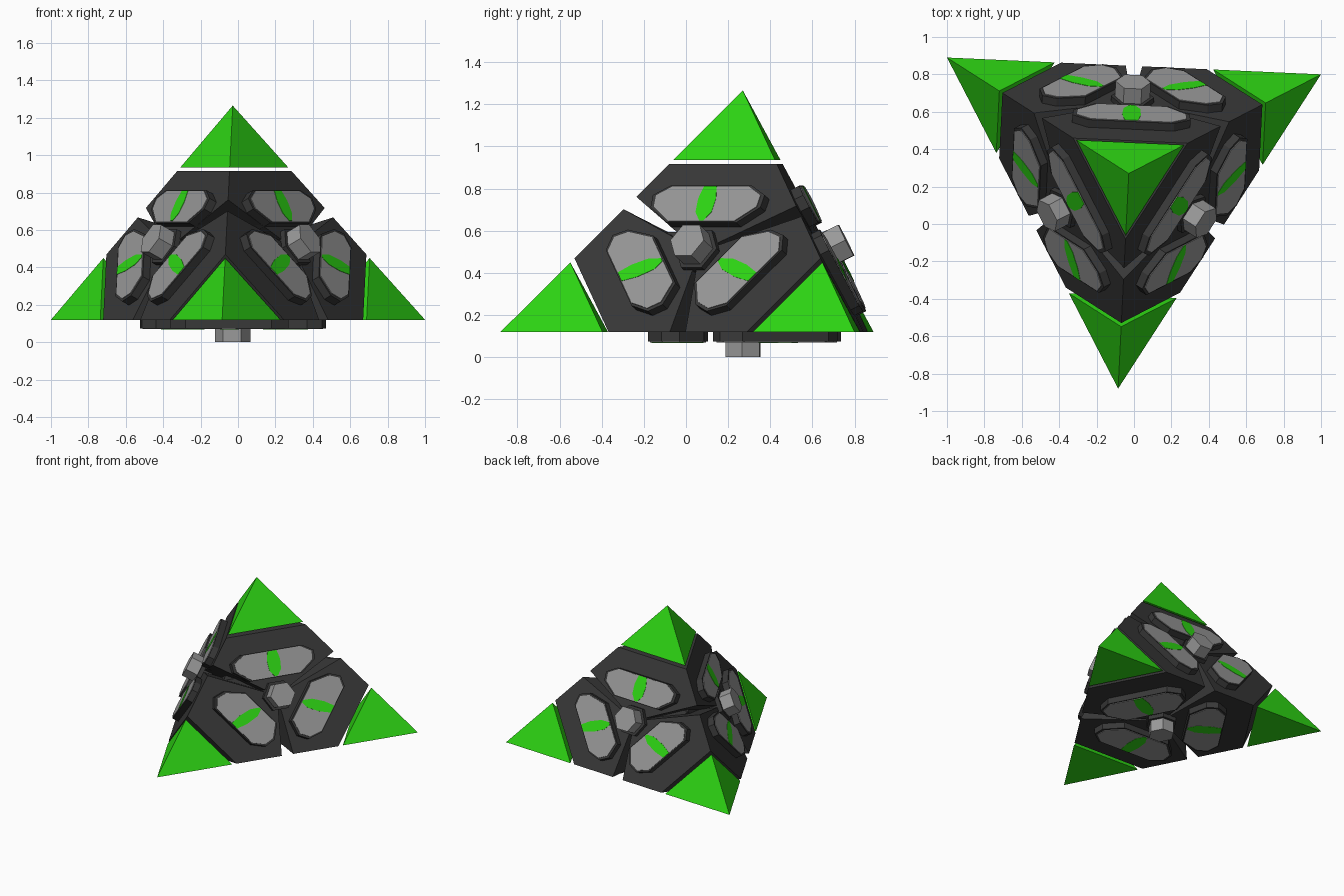
import bpy, bmesh, math
from itertools import combinations
from mathutils import Vector

if "Cube" in bpy.data.objects:
    bpy.data.objects.remove(bpy.data.objects["Cube"])


def material(name, rgb):
    m = bpy.data.materials.new(name)
    m.diffuse_color = (*rgb, 1)
    m.use_nodes = True
    m.node_tree.nodes["Principled BSDF"].inputs["Base Color"].default_value = m.diffuse_color
    return m


GREEN = material("bright green", (0.028, 0.70, 0.007))
DARK = material("charcoal", (0.040, 0.040, 0.040))
GREY = material("mid grey", (0.32, 0.32, 0.32))

# Corners of the squat tetrahedron: back left, back right, front, apex
V = [Vector(p) for p in ((-1, 0.89, 0.12), (1, 0.80, 0.12),
                         (-0.085, -0.88, 0.12), (-0.028, 0.27, 1.265))]
NAMES = ["back_left", "back_right", "front", "top"]
CENTRE = sum(V, Vector()) / 4


def finish(bm, name, mat):
    bmesh.ops.recalc_face_normals(bm, faces=bm.faces)
    me = bpy.data.meshes.new(name)
    bm.to_mesh(me)
    bm.free()
    me.materials.append(mat)
    ob = bpy.data.objects.new(name, me)
    bpy.context.collection.objects.link(ob)
    return ob


def hull(points):
    bm = bmesh.new()
    vs = [bm.verts.new(p) for p in points]
    bmesh.ops.convex_hull(bm, input=vs)
    return bm


def cut(bm, a, b, c, keep):
    """Slice with the plane through a, b, c and keep the side holding 'keep'."""
    n = (b - a).cross(c - a).normalized()
    if n.dot(keep - a) > 0:
        n = -n
    r = bmesh.ops.bisect_plane(bm, geom=bm.verts[:] + bm.edges[:] + bm.faces[:],
                               plane_co=a, plane_no=n, clear_outer=True)
    edges = [e for e in r["geom_cut"] if isinstance(e, bmesh.types.BMEdge)]
    if edges:
        bmesh.ops.contextual_create(bm, geom=edges)


def prism(name, pts, n, h0, h1, mat):
    bm = bmesh.new()
    lo = [bm.verts.new(p + n * h0) for p in pts]
    hi = [bm.verts.new(p + n * h1) for p in pts]
    bm.faces.new(lo)
    bm.faces.new(hi)
    for i in range(len(pts)):
        j = (i + 1) % len(pts)
        bm.faces.new((lo[i], lo[j], hi[j], hi[i]))
    return finish(bm, name, mat)


def gap_start(i, j):
    """How far along edge i-j the block at corner i reaches."""
    return {(3, 2): 0.44, (2, 3): 0.508}.get((i, j), 0.478)


# Green tips and the dark corner blocks behind them
for i, p in enumerate(V):
    others = [j for j in range(4) if j != i]
    finish(hull([p] + [p.lerp(V[j], 0.288) for j in others]), NAMES[i] + "_tip", GREEN)
    bm = hull(V)
    cut(bm, *[p.lerp(V[j], 0.305) for j in others], CENTRE)
    for j in others:
        k, l = [q for q in others if q != j]
        cut(bm, p.lerp(V[j], gap_start(i, j)), (p + V[j] + V[k]) / 3,
            (p + V[j] + V[l]) / 3, p)
    finish(bm, NAMES[i] + "_block", DARK)

# Inner core seen through the gaps
finish(hull([CENTRE.lerp((a + b) / 2, 0.66) for a, b in combinations(V, 2)]), "core", DARK)

# Outlines in (towards corner, along opposite edge) units of each face
PAD = [(0.16, 0.185), (0.25, 0.29), (0.32, 0.295), (0.375, 0.215)]
SHARD = [(0.163, 0.012), (0.215, 0.045), (0.30, 0.05), (0.375, 0.035)]


def mirrored(half):
    return half + [(a, -b) for a, b in reversed(half)]


for f in combinations(range(4), 3):
    P = [V[i] for i in f]
    c = sum(P, Vector()) / 3
    n = (P[1] - P[0]).cross(P[2] - P[0]).normalized()
    if n.dot(c - CENTRE) < 0:
        n = -n
    side = "face_" + "".join(str(i) for i in f)

    # Three raised pads, each with a grey top plate and a green shard
    for q in range(3):
        out = P[q] - c
        along = (P[(q + 1) % 3] - P[(q + 2) % 3]) / 2

        def place(outline, grow=1.0):
            return [c + out * (0.27 + (a - 0.27) * grow) + along * b * grow
                    for a, b in mirrored(outline)]
        tag = f"{side}_{NAMES[f[q]]}"
        prism(tag + "_pad", place(PAD, 1.07), n, -0.03, 0.046, DARK)
        prism(tag + "_pad_plate", place(PAD), n, 0.046, 0.050, GREY)
        prism(tag + "_shard", place(SHARD), n, 0.050, 0.052, GREEN)

    # Hexagonal hub and pin in the middle of the face
    u = (P[1] - P[0]).normalized()
    w = n.cross(u)
    ring = [u * math.cos(k * math.pi / 3) + w * math.sin(k * math.pi / 3) for k in range(6)]
    prism(side + "_hub", [c + r * 0.115 for r in ring], n, -0.06, 0.03, DARK)
    prism(side + "_pin", [c + r * 0.094 for r in ring], n, 0.0, 0.12, GREY)
